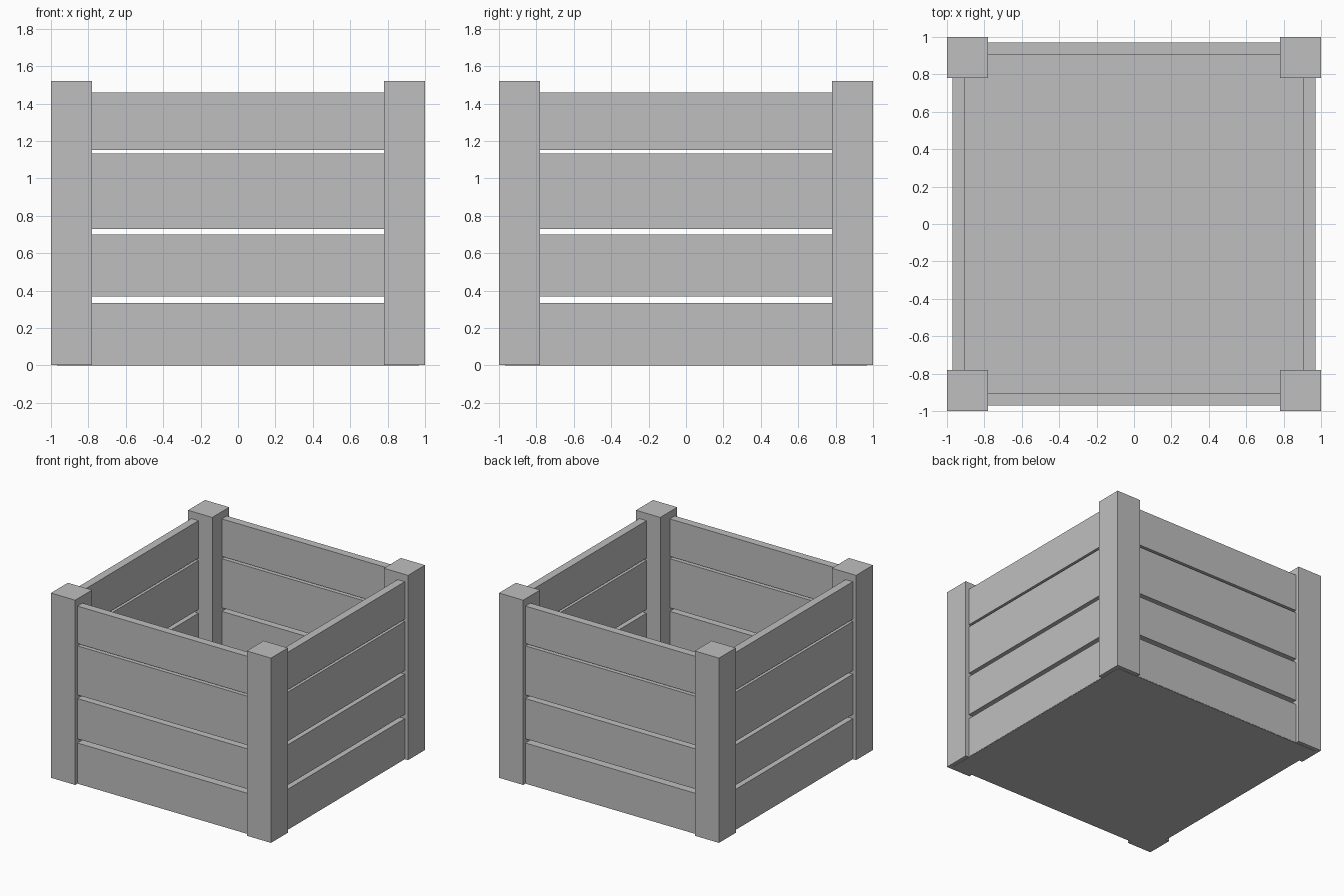
import bpy

cube = bpy.data.objects.get("Cube")
if cube:
    bpy.data.objects.remove(cube, do_unlink=True)

# Single plain grey
GREY = (0.52, 0.52, 0.52, 1.0)
grey = bpy.data.materials.new("plain grey")
grey.use_nodes = True
grey.diffuse_color = GREY
grey.node_tree.nodes["Principled BSDF"].inputs["Base Color"].default_value = GREY


def box(name, low, high):
    """Axis-aligned box between two corners."""
    centre = [(a + b) / 2 for a, b in zip(low, high)]
    size = [b - a for a, b in zip(low, high)]
    bpy.ops.mesh.primitive_cube_add(size=1, location=centre)
    obj = bpy.context.object
    obj.name = name
    obj.scale = size
    bpy.ops.object.transform_apply(location=False, rotation=False, scale=True)
    obj.data.materials.append(grey)
    return obj


HEIGHT = 1.52
POST_IN = 0.78      # inner face of the corner posts
WALL_OUT = 0.97     # outer face of the planks
WALL_IN = 0.905     # inner face of the planks
ROWS = [(0.003, 0.335), (0.37, 0.70), (0.73, 1.133), (1.152, 1.46)]

# Corner posts
for y_name, sy in (("front", -1), ("back", 1)):
    for x_name, sx in (("right", -1), ("left", 1)):
        xs = sorted((sx * POST_IN, sx))
        ys = sorted((sy * POST_IN, sy))
        box(f"{y_name}_{x_name}_post", (xs[0], ys[0], 0.002), (xs[1], ys[1], HEIGHT))

# Plank walls, with ends set into the posts
END = 0.88
for row, (low, high) in enumerate(ROWS, 1):
    for name, s in (("front", -1), ("back", 1)):
        a, b = sorted((s * WALL_IN, s * WALL_OUT))
        box(f"{name}_plank_{row}", (-END, a, low), (END, b, high))
    for name, s in (("right", -1), ("left", 1)):
        a, b = sorted((s * WALL_IN, s * WALL_OUT))
        box(f"{name}_plank_{row}", (a, -END, low), (b, END, high))

# Floor panel
box("floor", (-WALL_OUT + 0.002, -WALL_OUT + 0.002, 0), (WALL_OUT - 0.002, WALL_OUT - 0.002, 0.02))
